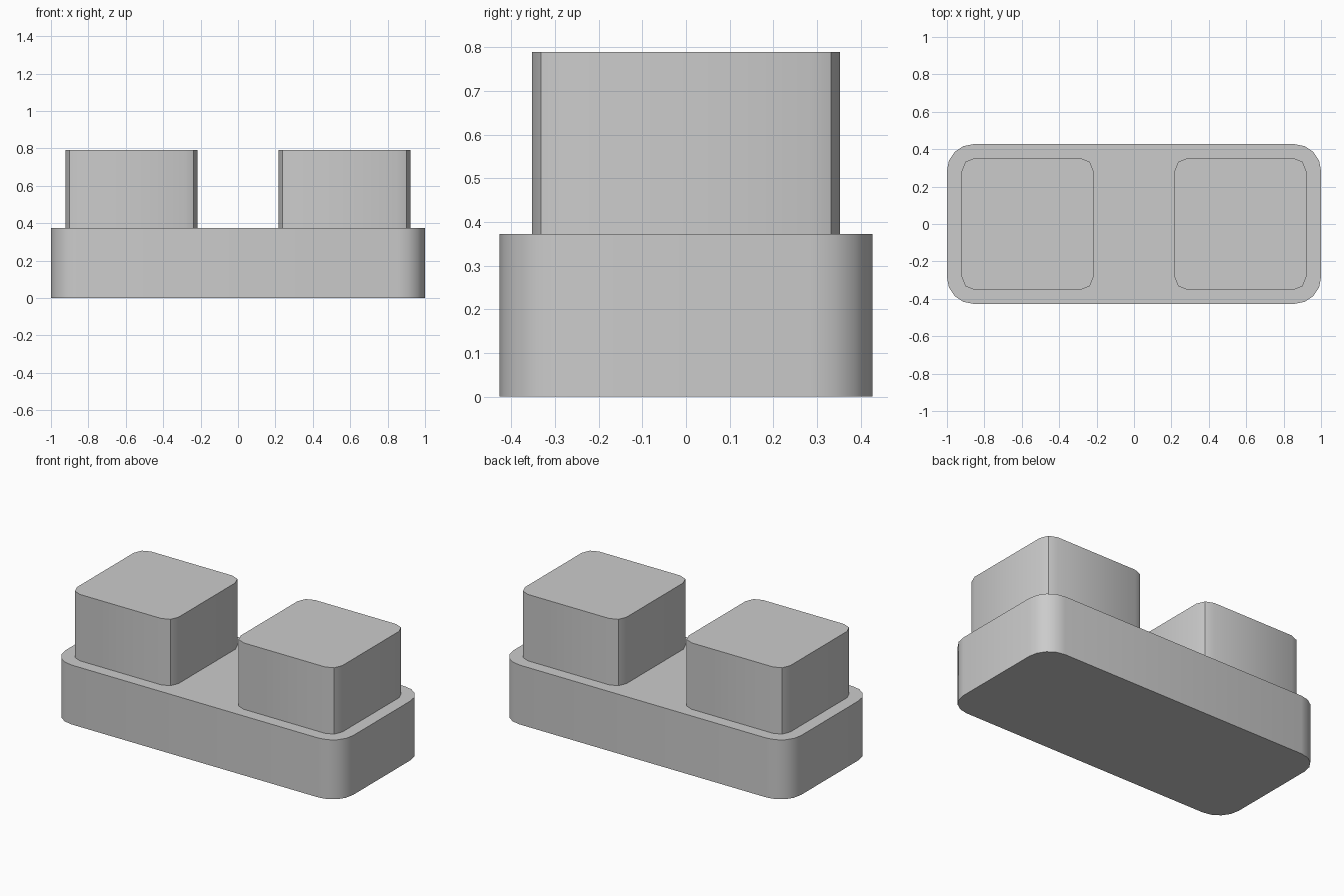
import bpy
import bmesh
from math import radians

if "Cube" in bpy.data.objects:
    bpy.data.objects.remove(bpy.data.objects["Cube"], do_unlink=True)

GREY = (0.6, 0.6, 0.6, 1.0)
grey = bpy.data.materials.new("light_grey")
grey.use_nodes = True
grey.diffuse_color = GREY
grey.node_tree.nodes["Principled BSDF"].inputs["Base Color"].default_value = GREY


def rounded_block(name, x, size, bottom, top, radius, segments):
    """Box with rounded vertical corners and crisp top and bottom rims."""
    bm = bmesh.new()
    bmesh.ops.create_cube(bm, size=1)
    bmesh.ops.scale(bm, vec=(size[0], size[1], top - bottom), verts=bm.verts)
    upright = [e for e in bm.edges
               if abs(e.verts[0].co.z - e.verts[1].co.z) > 0.01]
    bmesh.ops.bevel(bm, geom=upright, offset=radius, offset_type='OFFSET',
                    segments=segments, profile=0.5, affect='EDGES')
    mesh = bpy.data.meshes.new(name)
    bm.to_mesh(mesh)
    bm.free()
    mesh.materials.append(grey)
    obj = bpy.data.objects.new(name, mesh)
    obj.location = (x, 0, (bottom + top) / 2)
    bpy.context.collection.objects.link(obj)
    # Smooth corners, sharp rims
    bpy.ops.object.select_all(action='DESELECT')
    obj.select_set(True)
    bpy.context.view_layer.objects.active = obj
    bpy.ops.object.shade_smooth_by_angle(angle=radians(30))
    return obj


# Long base plate
rounded_block("base", 0, (2.0, 0.854), 0, 0.373, 0.142, 4)

# Two square studs on top
for side, sign in (("left", 1), ("right", -1)):
    rounded_block(side + "_stud", sign * 0.569, (0.706, 0.706), 0.373, 0.79, 0.071, 2)
